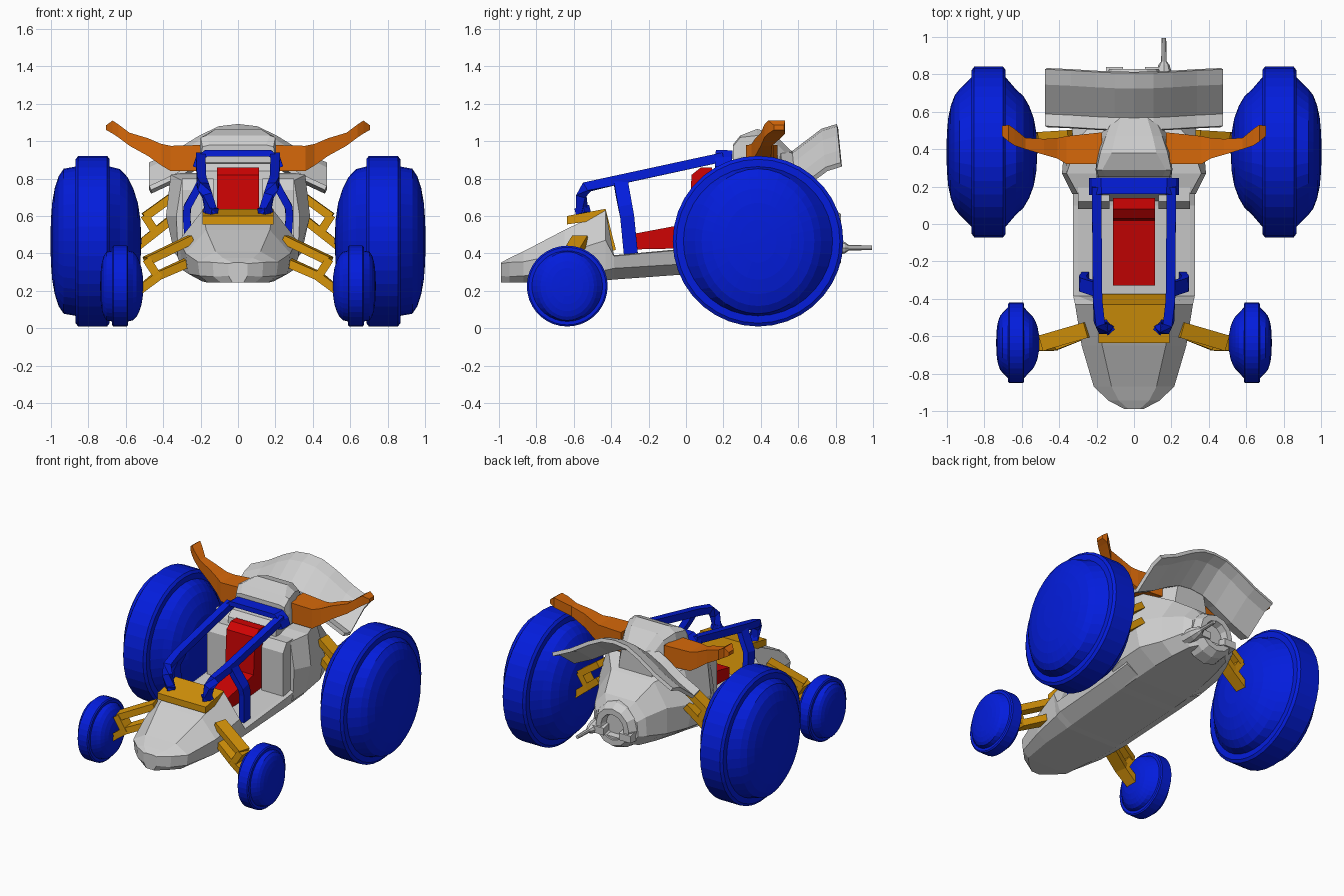
import bpy, bmesh, math
from mathutils import Vector

if "Cube" in bpy.data.objects:
    bpy.data.objects.remove(bpy.data.objects["Cube"])


def material(name, rgb):
    m = bpy.data.materials.new(name)
    m.diffuse_color = (*rgb, 1)
    m.use_nodes = True
    m.node_tree.nodes["Principled BSDF"].inputs["Base Color"].default_value = m.diffuse_color
    return m


GREY = material("light grey", (0.62, 0.62, 0.62))
BLUE = material("deep blue", (0.001, 0.012, 0.72))
GOLD = material("gold", (0.68, 0.30, 0.003))
ORANGE = material("burnt orange", (0.68, 0.14, 0.003))
RED = material("red", (0.62, 0.001, 0.001))


def build(name, verts, faces, mat, mirror=False):
    bm = bmesh.new()
    vs = [bm.verts.new(v) for v in verts]
    for f in faces:
        bm.faces.new([vs[i] for i in f])
    bmesh.ops.recalc_face_normals(bm, faces=bm.faces)
    me = bpy.data.meshes.new(name)
    bm.to_mesh(me)
    bm.free()
    me.materials.append(mat)
    ob = bpy.data.objects.new(name, me)
    bpy.context.collection.objects.link(ob)
    if mirror:
        ob.modifiers.new("mirror", 'MIRROR').use_mirror_merge = False
    return ob


def loft(name, rings, mat, mirror=False):
    """Skin equal-length rings and cap both ends."""
    n = len(rings[0])
    verts = [p for r in rings for p in r]
    faces = [(k * n + i, k * n + (i + 1) % n, (k + 1) * n + (i + 1) % n, (k + 1) * n + i)
             for k in range(len(rings) - 1) for i in range(n)]
    faces += [list(range(n)), list(range(len(verts) - n, len(verts)))]
    return build(name, verts, faces, mat, mirror)


def beam(name, pts, w, h, mat, mirror=False, ref=(0, 0, 1)):
    """Rectangular bar along a path: w across, h along the ref direction."""
    pts = [Vector(p) for p in pts]
    dirs = [(b - a).normalized() for a, b in zip(pts, pts[1:])]
    rings = []
    for i, p in enumerate(pts):
        t = (dirs[max(i - 1, 0)] + dirs[min(i, len(dirs) - 1)]).normalized()
        s = t.cross(Vector(ref)).normalized()
        u = s.cross(t)
        rings.append([p + s * a * w / 2 + u * b * h / 2
                      for a, b in ((-1, -1), (1, -1), (1, 1), (-1, 1))])
    return loft(name, rings, mat, mirror)


def side_plate(name, yz, x0, x1, mat, mirror=False):
    """Extrude a side-view outline across x."""
    return loft(name, [[(x, y, z) for y, z in yz] for x in (x0, x1)], mat, mirror)


def hull(name, stations, mat):
    """Stations: y, then (half width, z) pairs from bottom to top."""
    rings = []
    for y, *pairs in stations:
        rings.append([(w, y, z) for w, z in pairs] + [(-w, y, z) for w, z in reversed(pairs)])
    return loft(name, rings, mat)


def tube(name, x, z, prof, mat, n=16):
    """Turned part about the y axis; prof is (y, radius)."""
    return loft(name, [[(x + r * math.cos(math.tau * i / n), y, z + r * math.sin(math.tau * i / n))
                        for i in range(n)] for y, r in prof], mat)


# Wheels: one turned profile (radius, x), scaled for front and rear; the domes are slightly oval
PROFILE = [(.02, -.57), (.25, -.56), (.45, -.53), (.62, -.475), (.75, -.41), (.845, -.32), (.875, -.2),
           (.96, -.2), (1, -.17), (1, .17), (.96, .2), (.875, .2), (.85, .34), (.76, .40),
           (.62, .445), (.45, .475), (.25, .49), (.02, .495)]
for name, x, y, z, R in (("rear_wheels", .777, .385, .465, .456), ("front_wheels", .63, -.635, .225, .216)):
    loft(name, [[(x + d * R,
                  y + r * R * (.87 if r < .87 else 1) * math.cos(math.tau * i / 36),
                  z + r * R * math.sin(math.tau * i / 36))
                 for i in range(36)] for r, d in PROFILE], BLUE, True)

# Front hull: nose, cowl and cockpit floor
hull("nose_hull", [
    (-.99, (.03, .243), (.05, .28), (.05, .345), (.03, .35)),
    (-.945, (.09, .243), (.13, .275), (.135, .352), (.08, .375)),
    (-.87, (.16, .243), (.205, .28), (.215, .355), (.12, .41)),
    (-.65, (.19, .25), (.265, .29), (.28, .40), (.17, .525)),
    (-.43, (.20, .255), (.295, .31), (.315, .47), (.19, .63)),
    (-.385, (.20, .26), (.30, .32), (.325, .385), (.30, .39)),
    (.10, (.21, .295), (.305, .35), (.325, .43), (.30, .435)),
    (.30, (.21, .315), (.31, .37), (.325, .46), (.30, .48))], GREY)

# Rear body tapering to the exhaust
hull("engine_body", [
    (.16, (.21, .30), (.32, .38), (.33, .60), (.30, .79)),
    (.27, (.21, .31), (.34, .40), (.385, .60), (.36, .82)),
    (.45, (.20, .33), (.33, .42), (.37, .60), (.30, .83)),
    (.60, (.18, .345), (.27, .42), (.27, .60), (.17, .76)),
    (.74, (.15, .36), (.21, .44), (.20, .57), (.12, .66)),
    (.78, (.11, .37), (.17, .44), (.16, .54), (.08, .60))], GREY)

# Stepped blocks beside and behind the seat
side_plate("seat_side_blocks", [(.08, .42), (.08, .74), (.12, .80), (.26, .80), (.26, .42)], .13, .30, GREY, True)
side_plate("seat_back_block", [(.12, .42), (.16, .84), (.20, .88), (.40, .90), (.40, .42)], -.19, .19, GREY)

# Head fairing with air scoop top
hull("head_fairing", [
    (.25, (.19, .84), (.20, .90), (.19, .97), (.15, .98)),
    (.29, (.20, .84), (.205, .92), (.20, 1.02), (.17, 1.03)),
    (.38, (.20, .82), (.20, .92), (.18, 1.03), (.12, 1.065)),
    (.47, (.18, .80), (.18, .90), (.15, 1.0), (.10, 1.04)),
    (.57, (.13, .73), (.13, .80), (.11, .90), (.07, .94))], GREY)

# Arched rear wing
XS = [-.47, -.33, -.2, -.1, 0, .1, .2, .33, .47]
DROP = [.205, .14, .06, .012, 0, .012, .06, .14, .205]
WP = [(.50, .955), (.57, .935), (.73, 1.055), (.81, 1.08)]
wv = [(x, y + d * .1, z - d) for x, d in zip(XS, DROP) for y, z in WP]
wf = [(i * 4 + j, i * 4 + j + 1, i * 4 + j + 5, i * 4 + j + 4) for i in range(8) for j in range(3)]
wing = build("rear_wing", wv, wf, GREY)
sol = wing.modifiers.new("thickness", 'SOLIDIFY')
sol.thickness, sol.offset = .025, 0

# Exhaust nozzle with recess, fins and side tail pipe
tube("exhaust_nozzle", 0, .48, [(.70, .17), (.78, .16), (.83, .13), (.83, .09), (.77, .08)], GREY, 12)
tube("tail_pipe", .16, .43, [(.72, .05), (.80, .045), (.85, .03), (.87, .015), (.995, .012)], GREY, 8)
side_plate("exhaust_fins", [(.74, .40), (.84, .41), (.84, .46), (.74, .48)], .06, .15, GREY, True)
side_plate("exhaust_lower_block", [(.70, .35), (.82, .37), (.82, .41), (.70, .43)], -.07, .07, GREY)

# Horn-shaped side arms
HORN = [(.17, .32, .49, .84, .98), (.36, .32, .47, .84, .975), (.41, .35, .46, .87, .985), (.48, .37, .455, .92, 1.015),
        (.58, .40, .46, .975, 1.045), (.64, .42, .51, 1.02, 1.09), (.67, .44, .53, 1.04, 1.11),
        (.705, .47, .525, 1.06, 1.085)]
loft("side_horns", [[(x, a, c), (x, b, c), (x, b, d), (x, a, d)] for x, a, b, c, d in HORN], ORANGE, True)

# Dash plate over the cowl and down into the cockpit
side_plate("dash_plate", [(-.635, .555), (-.635, .60), (-.43, .638), (-.375, .42), (-.40, .41), (-.46, .58)],
           -.19, .19, GOLD)

# Seat: cushion and upright back
side_plate("seat", [(-.33, .42), (-.33, .495), (.015, .56), (.03, .82), (.08, .86), (.14, .86), (.14, .43)],
           -.112, .112, RED)

# Roll cage: rails, rear hoop and pillars
beam("cage_rails", [(.14, -.555, .61), (.165, -.56, .71), (.185, -.53, .755), (.195, -.40, .785), (.20, .20, .915)],
     .05, .05, BLUE, True, (0, .3, 1))
beam("cage_feet", [(.125, -.575, .62), (.165, -.53, .64)], .05, .04, BLUE, True)
beam("cage_hoop", [(-.225, .20, .86), (-.21, .20, .905), (-.17, .205, .935), (.17, .205, .935),
                   (.21, .20, .905), (.225, .20, .86)], .035, .09, BLUE, False, (0, 1, 0))
beam("cage_pillars", [(.195, -.35, .79), (.225, -.34, .73), (.27, -.325, .65), (.275, -.315, .60), (.26, -.295, .40)],
     .04, .075, BLUE, True, (0, 1, 0))

# Suspension: same arm set front and rear
for name, z0, y0, y1, x0, dx in (("front", 0, -.565, -.635, .25, 0), ("rear", .235, .46, .45, .34, .01)):
    parts = {
        "upper_arm": [(x0, y0, z0 + .475), (.49 + dx, y1, z0 + .36)],
        "upright": [(.49 + dx, y1, z0 + .37), (.425 + dx, y1, z0 + .27)],
        "lower_arm": [(x0, y0, z0 + .36), (.43 + dx, y1, z0 + .28), (.53 + dx, y1, z0 + .20)]}
    for part, pts in parts.items():
        beam(f"{name}_{part}s", pts, .085, .045, GOLD, True)
